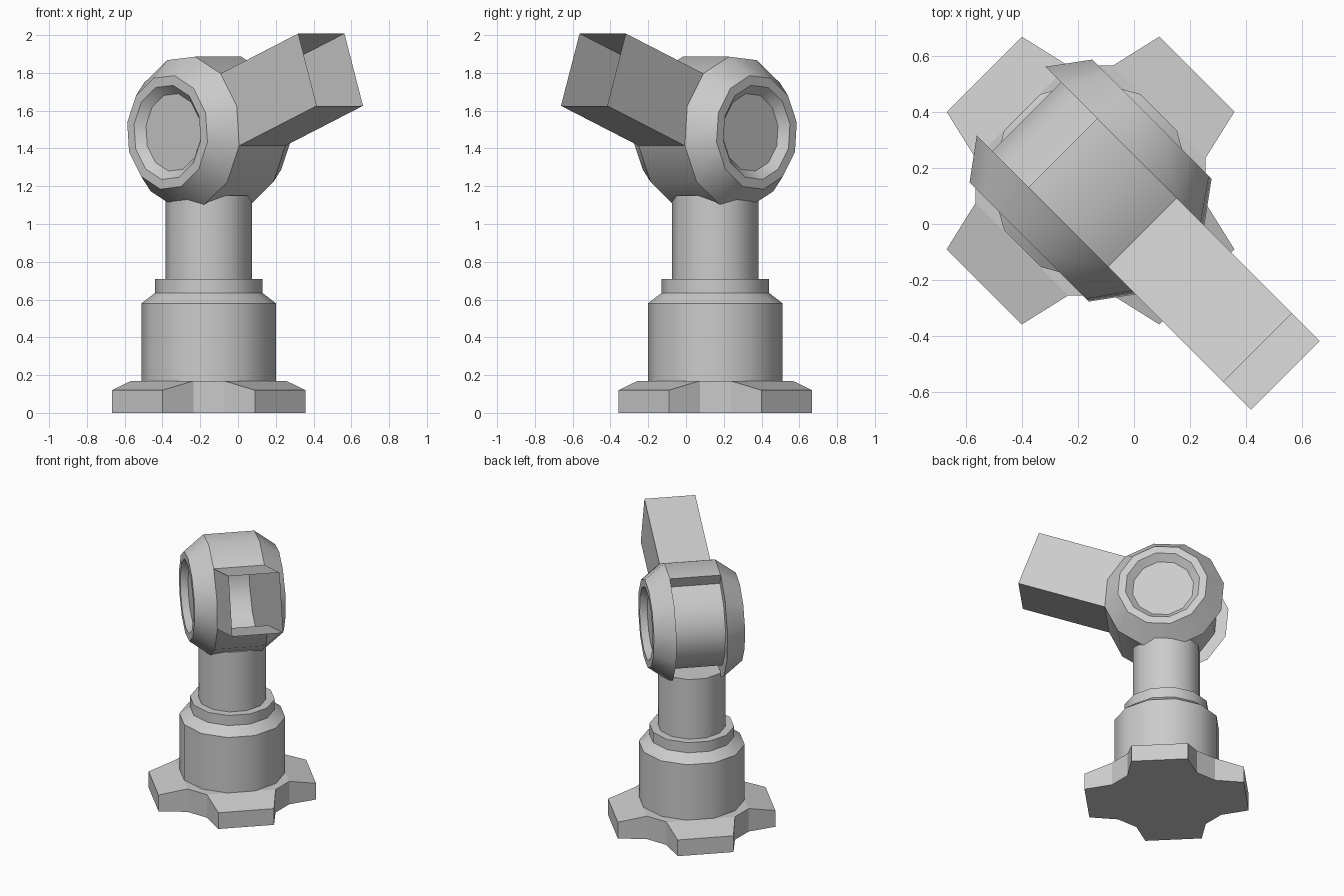
import bpy, bmesh
from math import sin, cos, radians, sqrt

if "Cube" in bpy.data.objects:
    bpy.data.objects.remove(bpy.data.objects["Cube"])

CX, CY = -0.155, 0.155            # upright axis of the stand
U0, ZC = -0.219, 1.485            # drum centre along the arm direction, and height
TILT, R, R_SLOT, HALF = 20, 0.407, 0.328, 0.173


def finish(name, bm, smooth=True):
    bmesh.ops.recalc_face_normals(bm, faces=bm.faces[:])
    me = bpy.data.meshes.new(name)
    bm.to_mesh(me)
    bm.free()
    ob = bpy.data.objects.new(name, me)
    bpy.context.collection.objects.link(ob)
    if smooth:
        bpy.ops.object.select_all(action='DESELECT')
        ob.select_set(True)
        bpy.context.view_layer.objects.active = ob
        bpy.ops.object.shade_smooth_by_angle(angle=radians(33))
    return ob


def lathe(name, profile, place, sides=12):
    """Turn (radius, height) points into a closed capped solid; place() maps to world."""
    bm = bmesh.new()
    rings = [[bm.verts.new(place(r, 360 * i / sides, h)) for i in range(sides)]
             for r, h in profile]
    for a, b in zip(rings, rings[1:]):
        for i in range(sides):
            j = (i + 1) % sides
            bm.faces.new((a[i], a[j], b[j], b[i]))
    bm.faces.new(rings[0])
    bm.faces.new(rings[-1])
    return finish(name, bm)


def upright(r, deg, h):
    a = radians(deg)
    return CX + r * cos(a), CY + r * sin(a), h


def diagonal(u, v, z):
    """u runs along the arm, v along the drum axle."""
    return (u + v) / sqrt(2), (v - u) / sqrt(2), z


def drum(r, deg, v):
    a = radians(deg + TILT)
    return diagonal(U0 + r * cos(a), v, ZC + r * sin(a))


# Four-lobed foot with sloping lobe tops
bm = bmesh.new()
outline = []
for k in range(4):
    c, s = cos(radians(90 * k)), sin(radians(90 * k))
    for x, y, z in ((0.41, -0.08, 0.17), (0.41, 0.08, 0.17),
                    (0.513, 0.245, 0.12), (0.245, 0.513, 0.12)):
        outline.append((CX + x * c - y * s, CY + x * s + y * c, z))
low = [bm.verts.new((x, y, 0)) for x, y, z in outline]
top = [bm.verts.new(p) for p in outline]
n = len(outline)
bm.faces.new(low)
for i in range(n):
    bm.faces.new((low[i], low[(i + 1) % n], top[(i + 1) % n], top[i]))
for k in range(4):
    bm.faces.new([top[(4 * k + j) % n] for j in (1, 2, 3, 4)])
bm.faces.new([top[4 * k + j] for k in range(4) for j in (0, 1)])
finish("foot", bm, smooth=False)

# Stepped body and neck
lathe("body", [(0.356, 0.17), (0.356, 0.58), (0.285, 0.635), (0.285, 0.71)], upright)
lathe("neck", [(0.228, 0.71), (0.228, 1.15)], upright)

# Bevelled drum sides with dished centres
for side, s in (("left", -1), ("right", 1)):
    lathe("drum_side_" + side,
          [(R, s * HALF), (0.305, s * 0.31), (0.253, s * 0.31), (0.208, s * 0.265)], drum)

# Drum middle with a rear slot, running out into the hollow, open-ended arm
reach, half_h = 0.971, R * sin(radians(30))


def arm_end(sign, v):
    t = radians(TILT)
    return diagonal(U0 + reach * cos(t) - sign * half_h * sin(t), v,
                    ZC + reach * sin(t) + sign * half_h * cos(t))


section = ([(R, d) for d in (30, 60, 90)]
           + [(R_SLOT, d) for d in range(90, 271, 30)]
           + [(R, d) for d in (270, 300, 330)])
bm = bmesh.new()
rows = []
for v in (-HALF, HALF):
    pts = [arm_end(1, v)] + [drum(r, d, v) for r, d in section] + [arm_end(-1, v)]
    rows.append([bm.verts.new(p) for p in pts])
a, b = rows
for i in range(len(a) - 1):
    bm.faces.new((a[i], a[i + 1], b[i + 1], b[i]))
for row in rows:
    bm.faces.new((row[0], row[1], row[-2], row[-1]))
finish("arm_and_drum_middle", bm)
